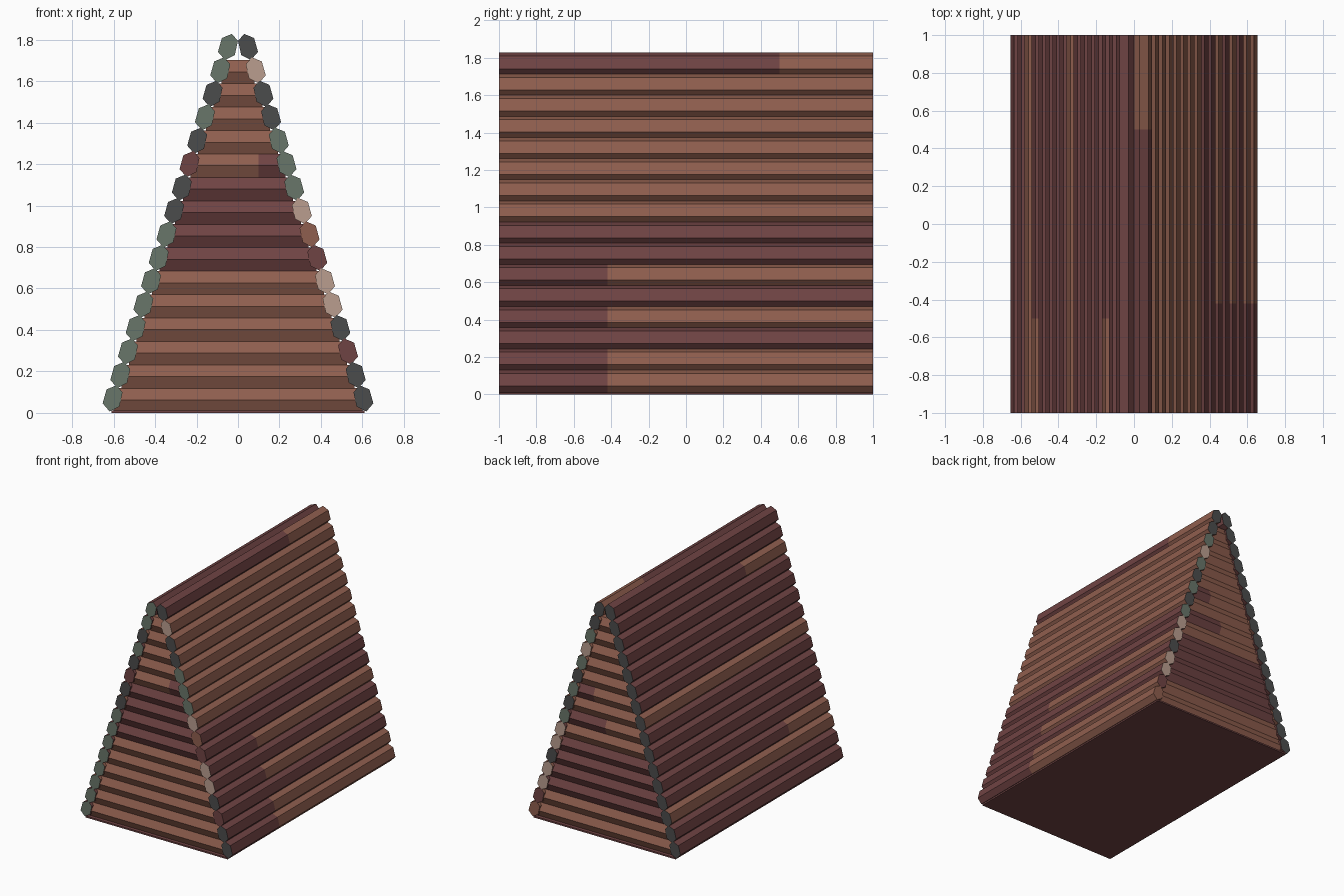
import bpy, bmesh

if "Cube" in bpy.data.objects:
    bpy.data.objects.remove(bpy.data.objects["Cube"])

# ---------- materials ----------
def lin(h):
    out = []
    for i in (0, 2, 4):
        c = int(h[i:i + 2], 16) / 255
        out.append(c / 12.92 if c <= 0.04045 else ((c + 0.055) / 1.055) ** 2.4)
    return (*out, 1.0)

COLOURS = [("brown_wood", "8F5E4E"), ("maroon_wood", "6F4343"), ("green_grey_end", "69766A"),
           ("charcoal_end", "4B4C4C"), ("beige_end", "BA9E8F")]
MATS = []
for name, code in COLOURS:
    m = bpy.data.materials.new(name)
    m.diffuse_color = lin(code)
    m.use_nodes = True
    m.node_tree.nodes["Principled BSDF"].inputs["Base Color"].default_value = m.diffuse_color
    MATS.append(m)
KEY = {"b": 0, "m": 1, "g": 2, "c": 3, "w": 4}

# ---------- six-sided log through rings; each segment has a wood colour ----------
def log(name, rings, woods, start_cap, end_cap):
    bm = bmesh.new()
    vs = [[bm.verts.new(p) for p in ring] for ring in rings]
    n = len(rings[0])
    for s, wood in enumerate(woods):
        for i in range(n):
            j = (i + 1) % n
            f = bm.faces.new((vs[s][i], vs[s][j], vs[s + 1][j], vs[s + 1][i]))
            f.material_index = KEY[wood]
    bm.faces.new(vs[0]).material_index = KEY[start_cap]
    bm.faces.new(vs[-1]).material_index = KEY[end_cap]
    bmesh.ops.recalc_face_normals(bm, faces=bm.faces)
    me = bpy.data.meshes.new(name)
    bm.to_mesh(me)
    bm.free()
    for m in MATS:
        me.materials.append(m)
    ob = bpy.data.objects.new(name, me)
    bpy.context.collection.objects.link(ob)

COUNT = 16
STEP = 0.113

# ---------- roof logs, running front to back ----------
# tilted hexagon of a left-hand log, as x, z offsets
ROOF = [(-.048, -.024), (-.029, .043), (.019, .063), (.048, .029), (.033, -.039), (-.014, -.063)]

def roof_side(side, name, woods, splits, front, back):
    for i in range(COUNT):
        cx, cz = -0.605 + 0.0371 * i, 0.07 + STEP * i
        stations, segs = [-1, 1], woods[i]
        if i in splits:
            at, segs = splits[i]
            stations = [-1, at, 1]
        rings = [[(-side * (cx + dx), y, cz + dz) for dx, dz in ROOF] for y in stations]
        log(f"{name}_{i + 1}", rings, segs, front[i], back[i])

# colours listed from the bottom log to the ridge
roof_side(1, "right_roof_log", "bbmbmbmmbbbbbbbm",
          {0: (-.42, "mb"), 1: (-.42, "mb"), 3: (-.42, "mb"), 5: (-.42, "mb"), 15: (.5, "mb")},
          "ccmcwwmbwgggccwc", "bmwwcwwgcgcgwgcc")
roof_side(-1, "left_roof_log", "mmbmmmmmbmmmmmmm",
          {3: (-.5, "bm"), 13: (-.5, "bm")},
          "ggggggggccmcgcgg", "cccccccccccccccc")

# ---------- gable wall logs, running across, at both ends ----------
GABLE = [(-.046, 0), (-.02, .057), (.02, .057), (.046, 0), (.02, -.057), (-.02, -.057)]

def gable(name, cy, woods, splits):
    for i, wood in enumerate(woods):
        cz = 0.062 + STEP * i
        half = 0.6 - 0.0371 * i
        stations, segs = [-half, half], wood
        if i in splits:
            at, segs = splits[i]
            stations = [-half, at, half]
        rings = [[(x, cy + dy, cz + dz) for dy, dz in GABLE] for x in stations]
        log(f"{name}_{i + 1}", rings, segs, segs[0], segs[-1])

gable("front_wall_log", -0.95, "bbbbbbmmmmbbbbb", {10: (.1, "bm")})
gable("back_wall_log", 0.95, "bbmmmmbmbbbbbbb", {7: (0, "bm"), 9: (.1, "bm")})

# ---------- flat floor ----------
floor = [[(x, y, z) for x, z in ((-.61, 0), (.61, 0), (.61, .012), (-.61, .012))] for y in (-1, 1)]
log("floor", floor, "m", "m", "m")
